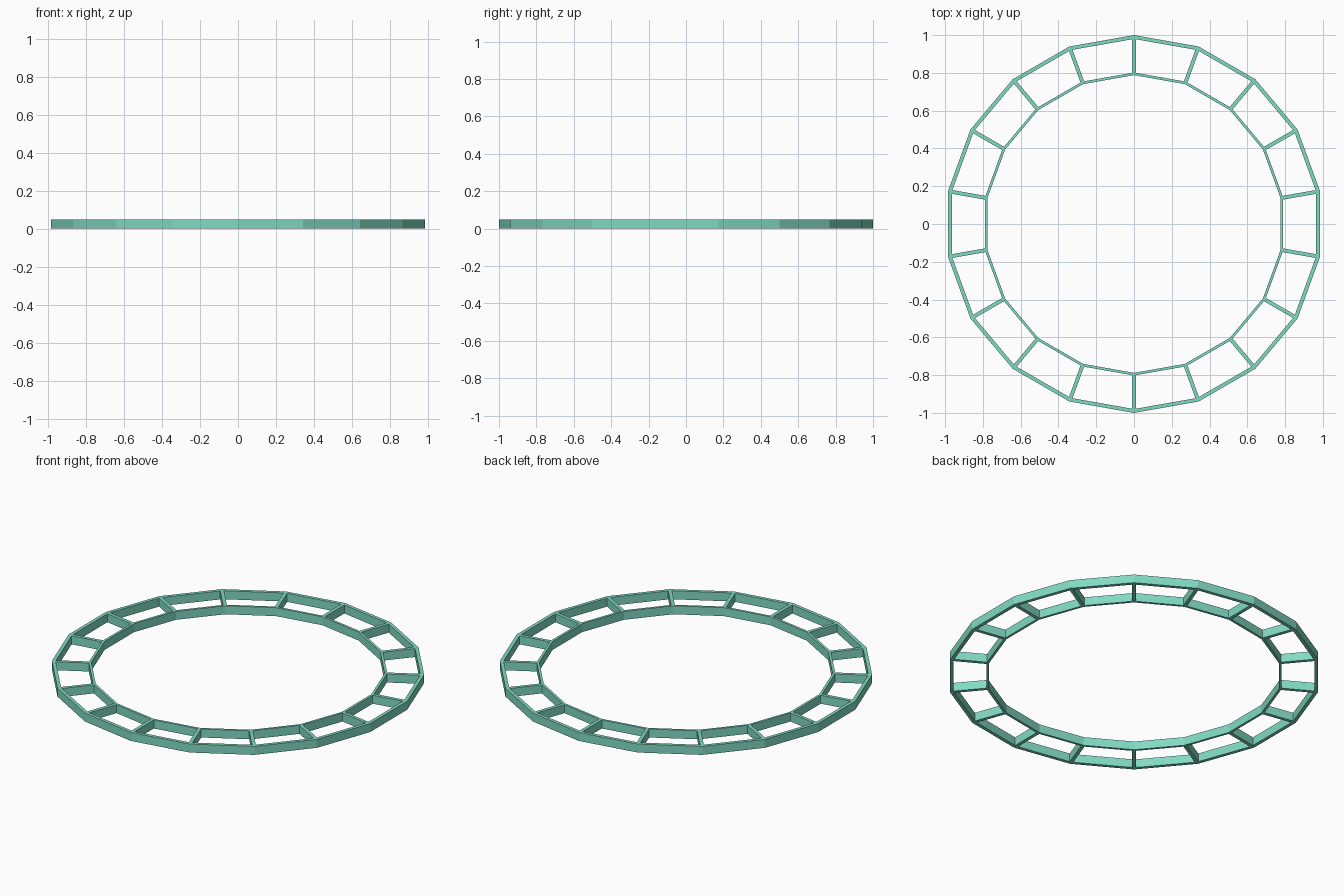
import bpy, bmesh
from math import pi, tan, cos, sin

if "Cube" in bpy.data.objects:
    bpy.data.objects.remove(bpy.data.objects["Cube"])

SIDES = 18
HALF = pi / SIDES
OUTER, INNER = 1.0, 0.795       # corner radii of the two rims
OUTER_RIM, INNER_RIM = 0.02, 0.014
SPOKE, HEIGHT = 0.02, 0.05


def sector_corners(mid, d_out, d_in, gap):
    """Four corners of a sector between two distances, pulled back from the spoke lines."""
    pts = []
    for d, side in ((d_out, -1), (d_out, 1), (d_in, 1), (d_in, -1)):
        s = side * (d * tan(HALF) - gap / cos(HALF))
        pts.append((d * cos(mid) - s * sin(mid), d * sin(mid) + s * cos(mid), 0))
    return pts


# flat frame: each sector is a quad with a smaller opening
bm = bmesh.new()
a_out, a_in = OUTER * cos(HALF), INNER * cos(HALF)
for i in range(SIDES):
    mid = pi / 2 + (2 * i + 1) * HALF
    edge = [bm.verts.new(p) for p in sector_corners(mid, a_out, a_in - INNER_RIM / 2, 0)]
    hole = [bm.verts.new(p) for p in sector_corners(
        mid, a_out - OUTER_RIM, a_in + INNER_RIM / 2, SPOKE / 2)]
    for k in range(4):
        n = (k + 1) % 4
        bm.faces.new((edge[k], edge[n], hole[n], hole[k]))
bmesh.ops.remove_doubles(bm, verts=bm.verts, dist=1e-4)

# raise the frame to full height
res = bmesh.ops.extrude_face_region(bm, geom=bm.faces[:], use_keep_orig=True)
top = [g for g in res["geom"] if isinstance(g, bmesh.types.BMVert)]
bmesh.ops.translate(bm, verts=top, vec=(0, 0, HEIGHT))
bmesh.ops.recalc_face_normals(bm, faces=bm.faces)

mesh = bpy.data.meshes.new("spoked_ring_frame")
bm.to_mesh(mesh)
bm.free()
ring = bpy.data.objects.new("spoked_ring_frame", mesh)
bpy.context.collection.objects.link(ring)

mat = bpy.data.materials.new("mint_green")
mat.diffuse_color = (0.22, 0.7, 0.55, 1)
mat.use_nodes = True
mat.node_tree.nodes["Principled BSDF"].inputs["Base Color"].default_value = mat.diffuse_color
mesh.materials.append(mat)
